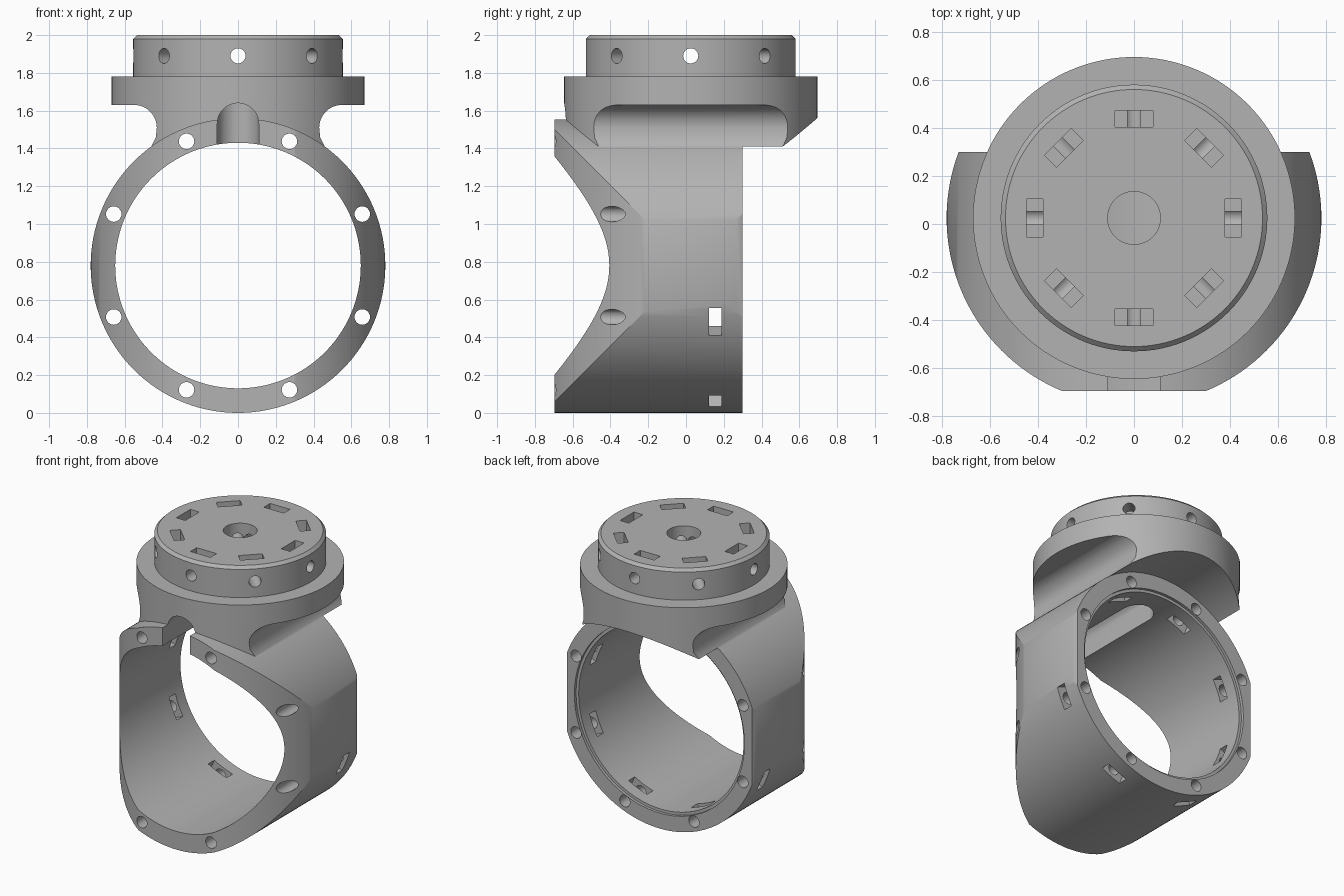
import bpy, bmesh, math
from mathutils import Matrix, Vector

cube = bpy.data.objects.get("Cube")
if cube:
    bpy.data.objects.remove(cube, do_unlink=True)

grey = bpy.data.materials.new("plain_grey")
grey.use_nodes = True
grey.diffuse_color = (0.45, 0.45, 0.45, 1)
grey.node_tree.nodes["Principled BSDF"].inputs["Base Color"].default_value = (0.45, 0.45, 0.45, 1)

HEAD_Y = 0.025      # vertical axis of the head
RING_Z = 0.78       # height of the ring axis
RING_R = 0.78
HEAD_AXIS = Matrix.Translation((0, HEAD_Y, 0))
RING_AXIS = Matrix.Translation((0, 0, RING_Z)) @ Matrix.Rotation(math.pi / 2, 4, 'X')


def make(name, bm):
    bmesh.ops.recalc_face_normals(bm, faces=bm.faces)
    mesh = bpy.data.meshes.new(name)
    bm.to_mesh(mesh)
    bm.free()
    mesh.materials.append(grey)
    obj = bpy.data.objects.new(name, mesh)
    bpy.context.scene.collection.objects.link(obj)
    return obj


def lathe(name, profile, matrix, sides=128):
    """Solid of revolution from (radius, height) pairs."""
    bm = bmesh.new()
    rings = []
    for r, z in profile:
        angles = [2 * math.pi * i / sides for i in range(sides)]
        rings.append([bm.verts.new(matrix @ Vector((r * math.cos(a), r * math.sin(a), z))) for a in angles])
    for low, high in zip(rings, rings[1:]):
        for i in range(sides):
            j = (i + 1) % sides
            bm.faces.new((low[i], low[j], high[j], high[i]))
    bm.faces.new(rings[0])
    bm.faces.new(rings[-1])
    return make(name, bm)


def prism_y(name, outline, y0, y1):
    """Extrude an (x, z) outline along y."""
    bm = bmesh.new()
    face = bm.faces.new([bm.verts.new((x, y0, z)) for x, z in outline])
    moved = bmesh.ops.extrude_face_region(bm, geom=[face])["geom"]
    verts = [v for v in moved if isinstance(v, bmesh.types.BMVert)]
    bmesh.ops.translate(bm, verts=verts, vec=(0, y1 - y0, 0))
    return make(name, bm)


def box(name, size, matrix):
    bm = bmesh.new()
    bmesh.ops.create_cube(bm, size=1, matrix=matrix @ Matrix.Diagonal((*size, 1)))
    return make(name, bm)


def combine(target, tools, operation):
    for tool in tools:
        tool.hide_render = True
        mod = target.modifiers.new("combine", 'BOOLEAN')
        mod.operation = operation
        mod.solver = 'EXACT'
        mod.object = tool
        bpy.context.view_layer.update()
        result = bpy.data.meshes.new_from_object(target.evaluated_get(bpy.context.evaluated_depsgraph_get()))
        target.modifiers.clear()
        target.data = result
        bpy.data.objects.remove(tool, do_unlink=True)


# Ring body: horizontal cylinder trimmed by an upright one of the same radius
body = lathe("ring_body", [(RING_R, -0.3), (RING_R, 0.695)], RING_AXIS, 160)
combine(body, [lathe("upright_trim", [(RING_R, -1), (RING_R, 3)], HEAD_AXIS, 160)], 'INTERSECT')

# Round head with a stepped, chamfered cap
head = lathe("head", [(0.67, 1.38), (0.67, 1.78), (0.555, 1.78), (0.555, 1.98), (0.535, 2.0)], HEAD_AXIS)
cutters = [lathe("rear_arch", [(RING_R, -1.2), (RING_R, -0.3)], RING_AXIS, 160)]
for side in (-1, 1):
    arc = [math.pi / 2 + i * math.pi / 24 for i in range(13)]
    outline = [(0.8, 1.36), (0.8, 1.63)]
    outline += [(0.55 + 0.12 * math.cos(a), 1.51 + 0.12 * math.sin(a)) for a in arc]
    outline += [(0.435, 1.46), (0.46, 1.41), (0.51, 1.36)]
    cutters.append(prism_y("neck_groove", [(side * x, z) for x, z in outline], -1, 1))
combine(head, cutters, 'DIFFERENCE')
combine(body, [head], 'UNION')

# Bore with a shallow step at the rear, centre hole and front channel
arch = [(0.11 * math.cos(i * math.pi / 24), 1.53 + 0.11 * math.sin(i * math.pi / 24)) for i in range(25)]
cutters = [
    lathe("bore", [(0.67, -1), (0.67, -0.28), (0.65, -0.28), (0.65, 1)], RING_AXIS, 160),
    prism_y("front_channel", arch + [(-0.11, 1.3), (0.11, 1.3)], -1, HEAD_Y),
    lathe("centre_hole", [(0.11, 1.3), (0.11, 2.1)], HEAD_AXIS, 48),
]

# Radial holes through the cap and pockets in its top
for i in range(4):
    turn = HEAD_AXIS @ Matrix.Rotation(i * math.pi / 4, 4, 'Z')
    tilt = Matrix.Translation((0, 0, 1.89)) @ Matrix.Rotation(math.pi / 2, 4, 'Y')
    cutters.append(lathe("cap_hole", [(0.04, -0.8), (0.04, 0.8)], turn @ tilt, 24))
for i in range(8):
    turn = HEAD_AXIS @ Matrix.Rotation(i * math.pi / 4, 4, 'Z')
    cutters.append(box("cap_pocket", (0.07, 0.157, 0.16), turn @ Matrix.Translation((0.413, 0, 2.0))))

# Screw holes along the ring and square windows near its rear
for i in range(8):
    angle = (i + 0.5) * math.pi / 4
    x, z = math.cos(angle), math.sin(angle)
    spot = Matrix.Translation((0.712 * x, 0, 0.712 * z)) @ RING_AXIS
    cutters.append(lathe("ring_hole", [(0.041, -0.4), (0.041, 0.8)], spot, 24))
    reach = 0.735 if z > 0 else 0.9
    place = Matrix.Translation((0, 0.155, RING_Z)) @ Matrix.Rotation(-angle, 4, 'Y')
    place = place @ Matrix.Translation(((0.6 + reach) / 2, 0, 0))
    cutters.append(box("ring_window", (reach - 0.6, 0.068, 0.157), place))
combine(body, cutters, 'DIFFERENCE')

# Smooth curved faces, keep real edges crisp
bpy.ops.object.select_all(action='DESELECT')
body.select_set(True)
bpy.context.view_layer.objects.active = body
bpy.ops.object.shade_smooth_by_angle(angle=math.radians(25))
